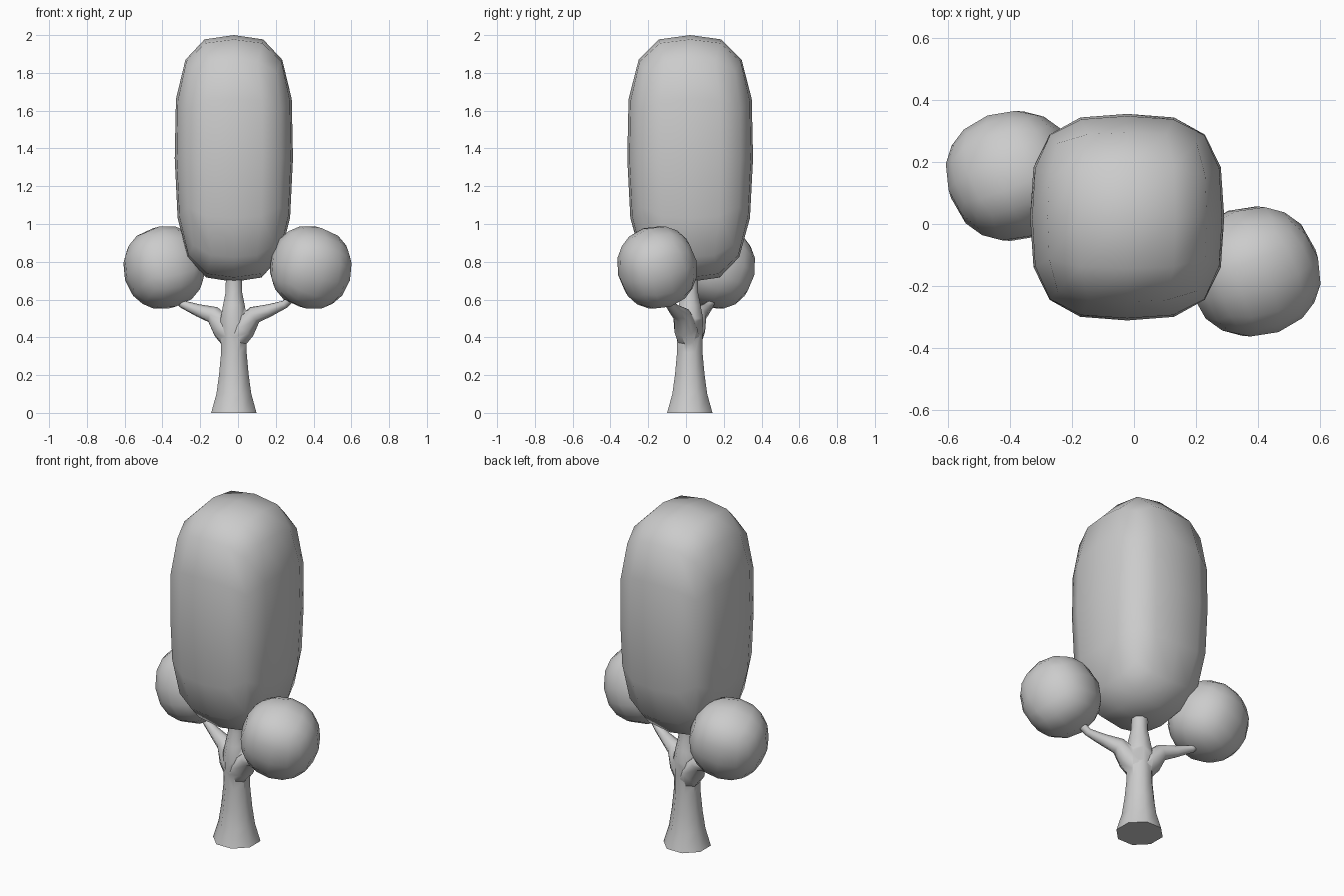
import bpy, bmesh, math
from mathutils import Vector, Euler

old = bpy.data.objects.get("Cube")
if old:
    bpy.data.objects.remove(old, do_unlink=True)

grey = bpy.data.materials.new("plain_grey")
grey.use_nodes = True
COLOUR = (0.6, 0.6, 0.6, 1)
grey.diffuse_color = COLOUR
grey.node_tree.nodes["Principled BSDF"].inputs["Base Color"].default_value = COLOUR

CENTRE = Vector((-0.022, 0.02, 0))


def finish(bm, name, angle=60):
    bmesh.ops.recalc_face_normals(bm, faces=bm.faces)
    mesh = bpy.data.meshes.new(name)
    bm.to_mesh(mesh)
    bm.free()
    mesh.materials.append(grey)
    obj = bpy.data.objects.new(name, mesh)
    bpy.context.collection.objects.link(obj)
    bpy.ops.object.select_all(action='DESELECT')
    obj.select_set(True)
    bpy.context.view_layer.objects.active = obj
    bpy.ops.object.shade_smooth_by_angle(angle=math.radians(angle))
    return obj


def rounded_blob(name, centre, size, power, turn=(0, 0, 0), taper=0):
    """Gridded cube inflated to a squarish ball."""
    bm = bmesh.new()
    bmesh.ops.create_cube(bm, size=2)
    bmesh.ops.subdivide_edges(bm, edges=bm.edges[:], cuts=3, use_grid_fill=True)
    spin = Euler(turn).to_matrix()
    for v in bm.verts:
        p = v.co / sum(abs(c) ** power for c in v.co) ** (1 / power)
        widen = 1 + taper * p.z
        p = spin @ Vector((p.x * widen, p.y * widen, p.z))
        v.co = Vector(centre) + Vector([a * b for a, b in zip(p, size)])
    return finish(bm, name)


def tube(name, path, sides=8):
    """Rings of given radius along a path of (point, radius)."""
    bm = bmesh.new()
    points = [Vector(p) for p, r in path]
    rings = []
    for i, (p, r) in enumerate(path):
        along = points[min(i + 1, len(points) - 1)] - points[max(i - 1, 0)]
        turn = Vector((0, 0, 1)).rotation_difference(along)
        ring = []
        for k in range(sides):
            a = math.tau * (k + 0.5) / sides
            offset = Vector((r * math.cos(a), r * math.sin(a), 0))
            ring.append(bm.verts.new(points[i] + turn @ offset))
        rings.append(ring)
    for low, high in zip(rings, rings[1:]):
        for k in range(sides):
            n = (k + 1) % sides
            bm.faces.new((low[k], low[n], high[n], high[k]))
    bm.faces.new(rings[0])
    bm.faces.new(rings[-1])
    return finish(bm, name)


# Trunk, flared at the foot
profile = [(0, .13), (.1, .1), (.2, .085), (.32, .073), (.42, .073),
           (.5, .076), (.57, .062), (.64, .047), (.72, .046), (.8, .06)]
trunk = tube("trunk", [(CENTRE + Vector((0, 0, z)), r) for z, r in profile])

# Branches: distance out, height, radius
limb = [(-.01, .36, .06), (.055, .45, .066), (.11, .52, .047),
        (.19, .543, .033), (.27, .575, .022), (.36, .67, .025)]
for side, name in ((1, "left"), (-1, "right")):
    reach = Vector((side, -0.4 * side, 0))
    branch = tube(name + "_branch",
                  [(CENTRE + reach * d + Vector((0, 0, z)), r) for d, z, r in limb])
    # Merge into the trunk
    join = trunk.modifiers.new("join_" + name, 'BOOLEAN')
    join.operation = 'UNION'
    join.solver = 'EXACT'
    join.object = branch
    bpy.context.view_layer.objects.active = trunk
    bpy.ops.object.modifier_apply(modifier=join.name)
    bpy.data.objects.remove(branch, do_unlink=True)

# Foliage
rounded_blob("main_canopy", (-.022, .022, 1.347), (.313, .333, .653), 3.1, taper=.03)
rounded_blob("left_foliage", (.385, -.153, .77), (.217, .211, .221), 2.1, (.3, .2, .35))
rounded_blob("right_foliage", (-.39, .155, .77), (.217, .211, .221), 2.1, (.3, .2, 3.5))
